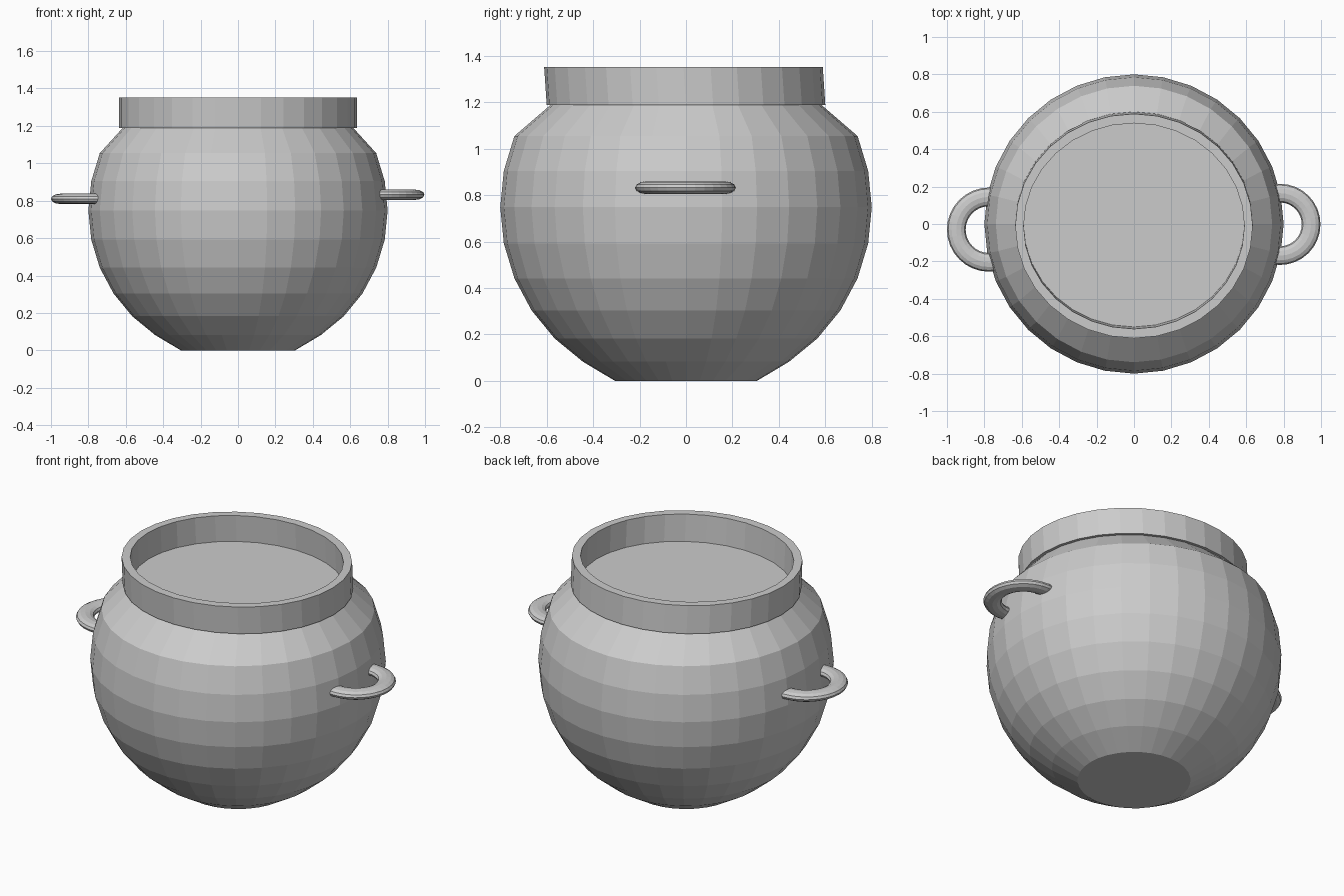
import bpy, bmesh
from math import sin, cos, pi, radians

if "Cube" in bpy.data.objects:
    bpy.data.objects.remove(bpy.data.objects["Cube"])

SEG = 32


def lathe(name, rings, cap=False, loop=False):
    """Skin a stack of elliptical rings given as (rx, ry, z, y_offset)."""
    bm = bmesh.new()
    rows = [[bm.verts.new((rx * cos(2 * pi * i / SEG), ry * sin(2 * pi * i / SEG) + dy, z))
             for i in range(SEG)] for rx, ry, z, dy in rings]
    pairs = list(zip(rows, rows[1:]))
    if loop:
        pairs.append((rows[-1], rows[0]))
    for a, b in pairs:
        for i in range(SEG):
            j = (i + 1) % SEG
            bm.faces.new((a[i], a[j], b[j], b[i]))
    if cap:
        bm.faces.new(rows[0][::-1])
        bm.faces.new(rows[-1])
    bmesh.ops.recalc_face_normals(bm, faces=bm.faces)
    mesh = bpy.data.meshes.new(name)
    bm.to_mesh(mesh)
    bm.free()
    obj = bpy.data.objects.new(name, mesh)
    bpy.context.collection.objects.link(obj)
    return obj


# Round pot body: sphere rings, flat base, shoulder narrowing to the neck
R, CZ = 0.8, 0.748
body = [(0.306, 0.306, 0.0, 0)]
for k in range(-5, 3):
    a = radians(11.25 * k)
    body.append((R * cos(a), R * cos(a), CZ + R * sin(a), 0))
body.append((0.613, 0.578, 1.193, 0))
lathe("pot_body", body, cap=True)

# Upright rim collar, leaning slightly toward the front at the top
lathe("rim", [(0.635, 0.60, 1.188, 0), (0.635, 0.60, 1.352, -0.011),
              (0.59, 0.55, 1.352, -0.011), (0.59, 0.55, 1.188, 0)], loop=True)


# Flattened ring handles, half sunk into the body
def handle(name, loc, major):
    bpy.ops.mesh.primitive_torus_add(location=loc, major_radius=major, minor_radius=0.05,
                                     major_segments=32, minor_segments=12)
    obj = bpy.context.object
    obj.name = name
    obj.scale.z = 0.55


handle("left_handle", (-0.775, -0.03, 0.81), 0.175)
handle("right_handle", (0.78, -0.002, 0.832), 0.167)
